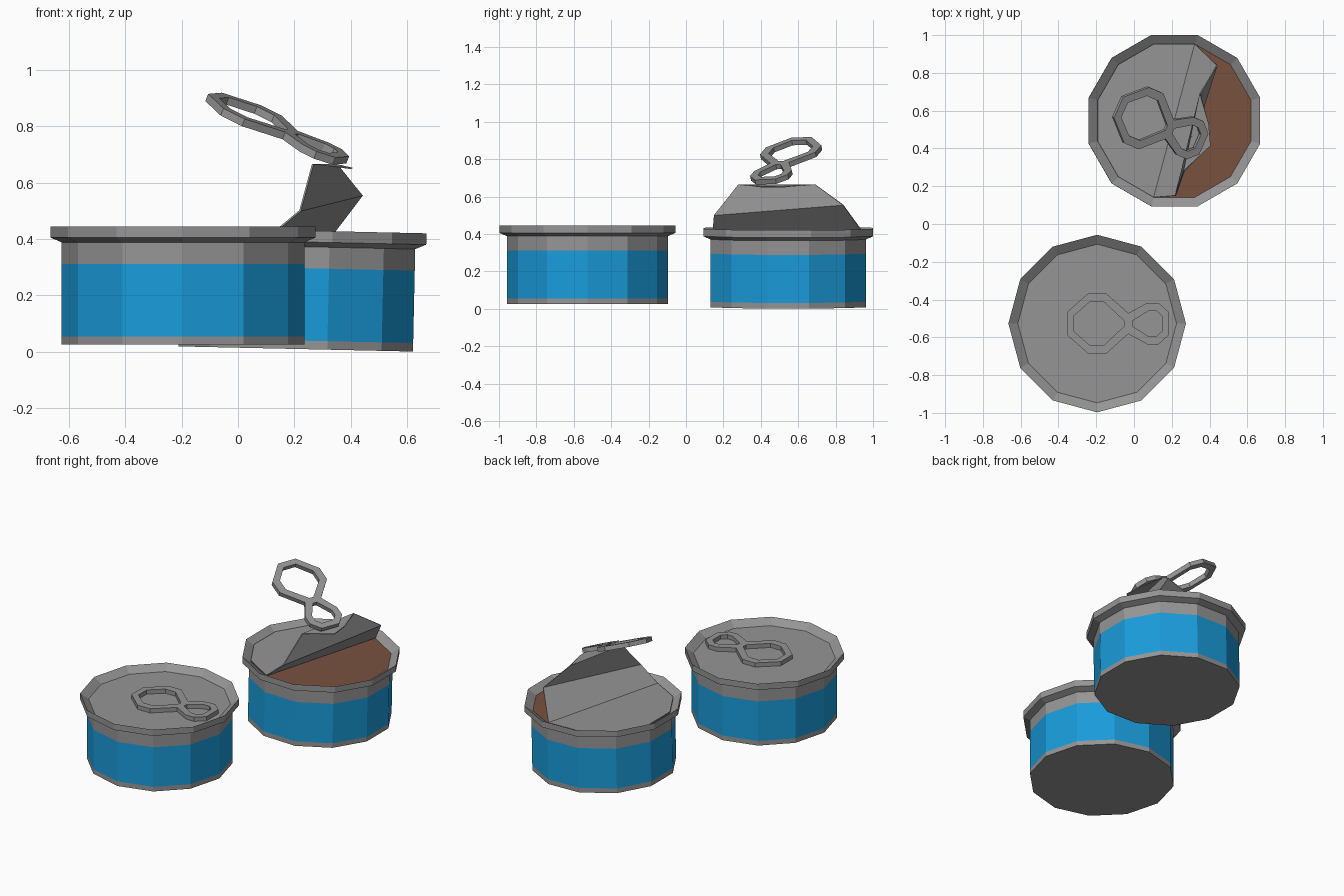
import bpy
from math import cos, sin, radians
from mathutils import Matrix, Vector

if "Cube" in bpy.data.objects:
    bpy.data.objects.remove(bpy.data.objects["Cube"])


def material(name, color):
    m = bpy.data.materials.new(name)
    m.diffuse_color = color
    m.use_nodes = True
    m.node_tree.nodes["Principled BSDF"].inputs["Base Color"].default_value = m.diffuse_color
    return m


grey = material("metal", (0.30, 0.30, 0.30, 1))
blue = material("label_blue", (0.01, 0.33, 0.70, 1))
brown = material("food_brown", (0.19, 0.085, 0.05, 1))


def make(name, verts, faces, mats=(grey,), matrix=Matrix(), thick=0):
    me = bpy.data.meshes.new(name)
    me.from_pydata([tuple(v) for v in verts], [], faces)
    for m in mats:
        me.materials.append(m)
    ob = bpy.data.objects.new(name, me)
    bpy.context.collection.objects.link(ob)
    ob.matrix_world = matrix
    if thick:
        s = ob.modifiers.new("thickness", "SOLIDIFY")
        s.thickness, s.offset = thick, 0
    return ob


N = 12


def ring(r, z, turn):
    return [Vector((r * cos(radians(turn + 360 / N * i)),
                    r * sin(radians(turn + 360 / N * i)), z)) for i in range(N)]


# Can shell: bottom, label band, flared rim and inner funnel
PROFILE = [(.43, 0), (.43, .03), (.43, .287), (.43, .363),
           (.47, .38), (.47, .42), (.42, .385)]
LABEL_ROW = 1


def can(name, matrix, turn):
    verts, faces = [], [tuple(range(N - 1, -1, -1))]
    for r, z in PROFILE:
        verts += ring(r, z, turn)
    for k in range(len(PROFILE) - 1):
        for i in range(N):
            j = (i + 1) % N
            faces.append((k * N + i, k * N + j, (k + 1) * N + j, (k + 1) * N + i))
    ob = make(name, verts, faces, (grey, blue), matrix)
    for i in range(N):
        ob.data.polygons[1 + LABEL_ROW * N + i].material_index = 1


# Pull tab: large and small loops joined at the neck
def loop(half):
    return list(half) + [(x, -y) for x, y in reversed(half)]


def tab(name, matrix):
    big_out = loop([(-.325, .06), (-.21, .162), (-.12, .162), (0, .055)])
    big_in = loop([(-.287, .042), (-.203, .115), (-.13, .115), (-.022, .014)])
    small_out = loop([(0, .055), (.10, .11), (.16, .11), (.215, .06)])
    small_in = loop([(.022, .014), (.108, .068), (.148, .068), (.178, .04)])
    verts, faces = [], []
    for outer, inner in ((big_out, big_in), (small_out, small_in)):
        b = len(verts)
        verts += [(x, y, 0) for x, y in outer + inner]
        faces += [(b + (i + 1) % 8, b + i, b + 8 + i, b + 8 + (i + 1) % 8)
                  for i in range(8)]
    # share the neck vertices between both loops
    swap = {16: 3, 23: 4}
    faces = [tuple(swap.get(v, v) for v in f) for f in faces]
    make(name, verts, faces, (grey,), matrix, .028)


# Closed can
closed = Matrix.Translation((-.195, -.527, .025))
can("closed_can", closed, 0)
make("closed_lid", ring(.42, .385, 0), [tuple(range(N))], (grey,), closed)
tab("closed_tab", Matrix.Translation((-.03, -.527, .423)))

# Open can, slightly tilted, filled with food
opened = Matrix.Translation((.205, .547, .01)) @ Matrix.Rotation(.022, 4, 'Y')
can("open_can", opened, 15)
make("food", ring(.421, .384, 15), [tuple(range(N))], (brown,), opened)

# Peeled lid: flat half, two folds upward and a bent tip
flat = [opened @ v for v in ring(.42, .392, 15)[2:9]]      # hinge at ends 0 and 6
folds = [Vector(p) for p in ((.22, .15, .50), (.44, .84, .555),
                             (.265, .28, .665), (.35, .69, .665),
                             (.405, .415, .65), (.395, .53, .652))]
make("peeled_lid", flat + folds,
     [tuple(range(7)), (6, 7, 8, 0), (7, 9, 10, 8), (9, 11, 12, 10)],
     thick=.006)

# Raised tab on the peeled lid
u = Vector((.84, -.36, -.42)).normalized()
w = u.cross(Vector((.35, .92, .06))).normalized()
v = w.cross(u)
pose = Matrix((u, v, w)).transposed().to_4x4()
tab("raised_tab", Matrix.Translation((.185, .503, .768)) @ pose)
